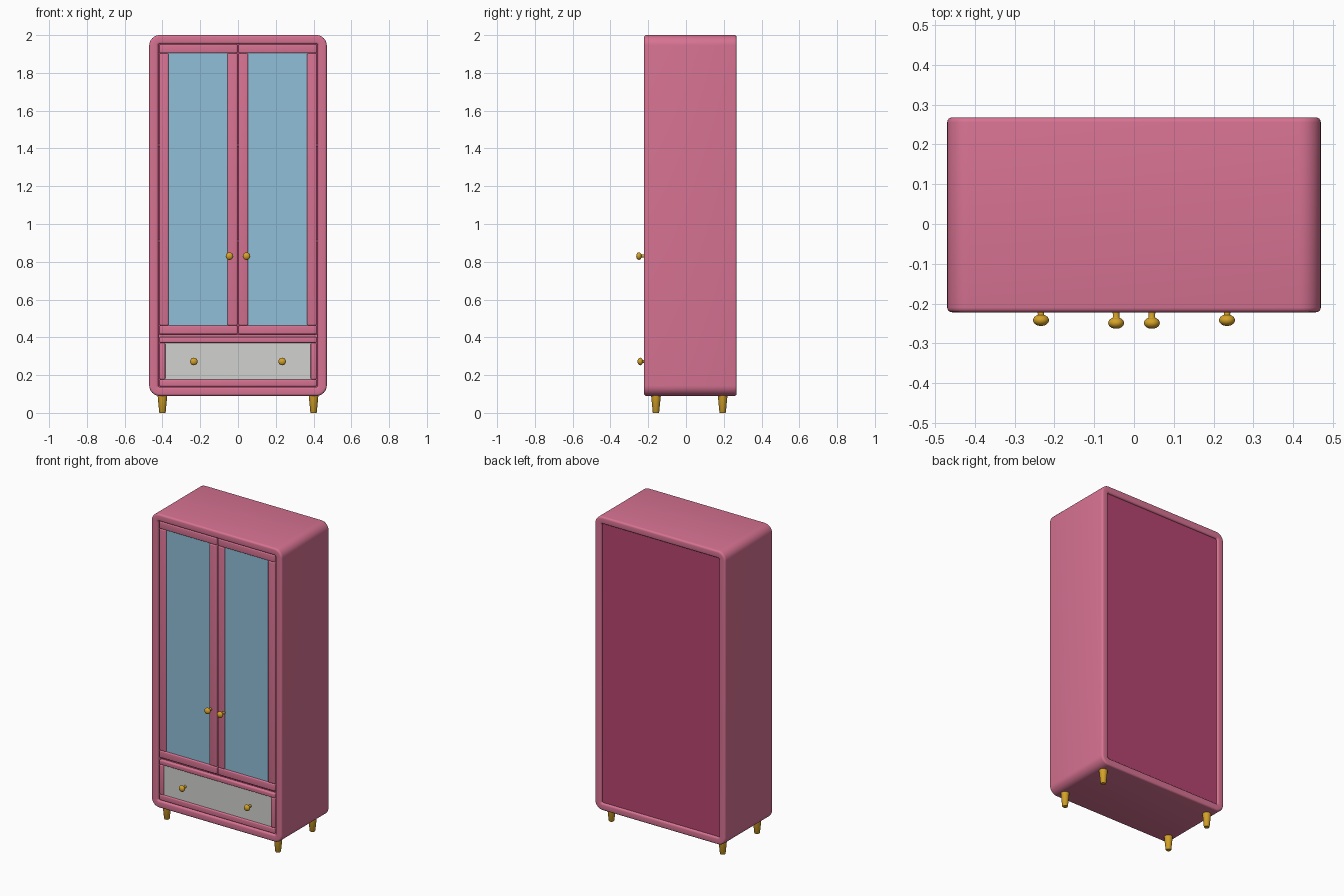
import bpy, bmesh, math
from mathutils import Matrix

if "Cube" in bpy.data.objects:
    bpy.data.objects.remove(bpy.data.objects["Cube"])


def material(name, rgb):
    m = bpy.data.materials.new(name)
    m.diffuse_color = (*rgb, 1)
    m.use_nodes = True
    m.node_tree.nodes["Principled BSDF"].inputs["Base Color"].default_value = m.diffuse_color
    return m


PINK = material("rose pink", (0.68, 0.17, 0.29))
DEEP = material("deep raspberry", (0.47, 0.06, 0.16))
GLASS = material("pale blue glass", (0.28, 0.52, 0.69))
GREY = material("light grey", (0.64, 0.64, 0.62))
GOLD = material("brass gold", (0.66, 0.36, 0.022))


def finish(name, bm, mat, angle=35):
    bmesh.ops.recalc_face_normals(bm, faces=bm.faces)
    me = bpy.data.meshes.new(name)
    bm.to_mesh(me)
    bm.free()
    me.materials.append(mat)
    ob = bpy.data.objects.new(name, me)
    bpy.context.collection.objects.link(ob)
    bpy.ops.object.select_all(action='DESELECT')
    ob.select_set(True)
    bpy.context.view_layer.objects.active = ob
    bpy.ops.object.shade_smooth_by_angle(angle=math.radians(angle))
    return ob


def box(name, x, y, z, mat, bevel=0.0):
    """Box from (min, max) ranges, optionally with rounded edges."""
    bm = bmesh.new()
    bmesh.ops.create_cube(bm, size=1)
    for v in bm.verts:
        v.co = [r[0] if c < 0 else r[1] for c, r in zip(v.co, (x, y, z))]
    if bevel:
        bmesh.ops.bevel(bm, geom=bm.edges[:], offset=bevel, segments=4,
                        profile=0.5, affect='EDGES')
    return finish(name, bm, mat)


def loft(bm, rings, closed=False):
    loops = [[bm.verts.new(p) for p in r] for r in rings]
    pairs = list(zip(loops, loops[1:]))
    if closed:
        pairs.append((loops[-1], loops[0]))
    for a, b in pairs:
        n = len(a)
        for i in range(n):
            bm.faces.new((a[i], a[(i + 1) % n], b[(i + 1) % n], b[i]))
    return loops


def lathe(name, profile, matrix, mat, n=24):
    """Turn (radius, height) pairs about local z."""
    bm = bmesh.new()
    rings = [[(r * math.cos(2 * math.pi * i / n), r * math.sin(2 * math.pi * i / n), h)
              for i in range(n)] for r, h in profile]
    loops = loft(bm, rings)
    bm.faces.new(loops[0])
    bm.faces.new(loops[-1])
    bmesh.ops.transform(bm, matrix=matrix, verts=bm.verts)
    return finish(name, bm, mat)


# Carcass: a rounded rectangular tube swept round the front outline
FRONT, BACK, Z0, Z1, W = -0.222, 0.268, 0.09, 2.0, 0.47


def outline(inset, y, seg=8):
    r = max(0.055 - inset, 0.006)
    hx, hz, cz = W - inset - r, (Z1 - Z0) / 2 - inset - r, (Z0 + Z1) / 2
    pts = []
    for q, (sx, sz) in enumerate(((1, 1), (-1, 1), (-1, -1), (1, -1))):
        for i in range(seg + 1):
            a = math.pi / 2 * (q + i / seg)
            pts.append((sx * hx + r * math.cos(a), y, cz + sz * hz + r * math.sin(a)))
    return pts


def fillet(inset, y, r, start):
    return [(inset + r * math.cos(start + math.pi / 8 * i),
             y + r * math.sin(start + math.pi / 8 * i)) for i in range(5)]


F, T = 0.012, 0.048
section = (fillet(F, FRONT + F, F, -math.pi)[::1]
           and fillet(F, BACK - F, F, math.pi / 2)
           + fillet(F, FRONT + F, F, math.pi)
           + fillet(T - F, FRONT + F, F, -math.pi / 2)
           + fillet(T - F, BACK - F, F, 0))
bm = bmesh.new()
loft(bm, [outline(d, y) for d, y in section], closed=True)
finish("carcass", bm, PINK)

# Back panel and inner shelves
box("back_panel", (-0.424, 0.424), (0.245, 0.256), (0.136, 1.954), DEEP)
for i, z in enumerate((0.91, 1.42)):
    box(f"shelf_{i + 1}", (-0.423, 0.423), (-0.17, 0.246), (z - 0.01, z + 0.01), PINK)
box("drawer_divider", (-0.423, 0.423), (-0.185, 0.246), (0.40, 0.416), PINK)


def framed_front(name, x, z, stiles, rails, panel_mat):
    """Rails across the full width, stiles between them, recessed panel."""
    y, b = (-0.217, -0.19), 0.007
    box(name + "_bottom_rail", x, y, (z[0], z[0] + rails[0]), PINK, b)
    box(name + "_top_rail", x, y, (z[1] - rails[1], z[1]), PINK, b)
    zi = (z[0] + rails[0], z[1] - rails[1])
    box(name + "_left_stile", (x[0], x[0] + stiles[0]), y, zi, PINK, b)
    box(name + "_right_stile", (x[1] - stiles[1], x[1]), y, zi, PINK, b)
    box(name + "_panel", (x[0] + stiles[0] - 0.008, x[1] - stiles[1] + 0.008),
        (-0.208, -0.194), (zi[0] - 0.008, zi[1] + 0.008), panel_mat)


# Doors and drawer
framed_front("left_door", (-0.416, -0.003), (0.416, 1.952), (0.048, 0.053), (0.047, 0.048), GLASS)
framed_front("right_door", (0.003, 0.416), (0.416, 1.952), (0.05, 0.05), (0.047, 0.048), GLASS)
framed_front("drawer", (-0.416, 0.416), (0.14, 0.402), (0.031, 0.031), (0.037, 0.031), GREY)
box("drawer_bottom", (-0.40, 0.40), (-0.19, 0.24), (0.142, 0.155), PINK)

# Knobs: a short neck and a flattened ball, pointing forwards
ball = [(0.02 * math.sin(a), -0.0145 * math.cos(a))
        for a in [math.pi * (0.14 + 0.855 * i / 12) for i in range(13)]]
neck = [(0.012, -0.045), (0.009, -0.035), (0.008, -0.014)]
for side, s in (("left", -1), ("right", 1)):
    for part, x, y, z in (("door", 0.045, -0.249, 0.83), ("drawer", 0.234, -0.242, 0.272)):
        lathe(f"{side}_{part}_knob", neck + ball,
              Matrix.Translation((s * x, y, z)) @ Matrix.Rotation(math.pi / 2, 4, 'X'), GOLD)

# Tapered legs
for side, x in (("left", -0.4), ("right", 0.4)):
    for end, y in (("front", -0.159), ("back", 0.194)):
        lathe(f"{end}_{side}_leg", [(0.015, 0), (0.017, 0.003), (0.026, 0.095)],
              Matrix.Translation((x, y, 0)), GOLD)
